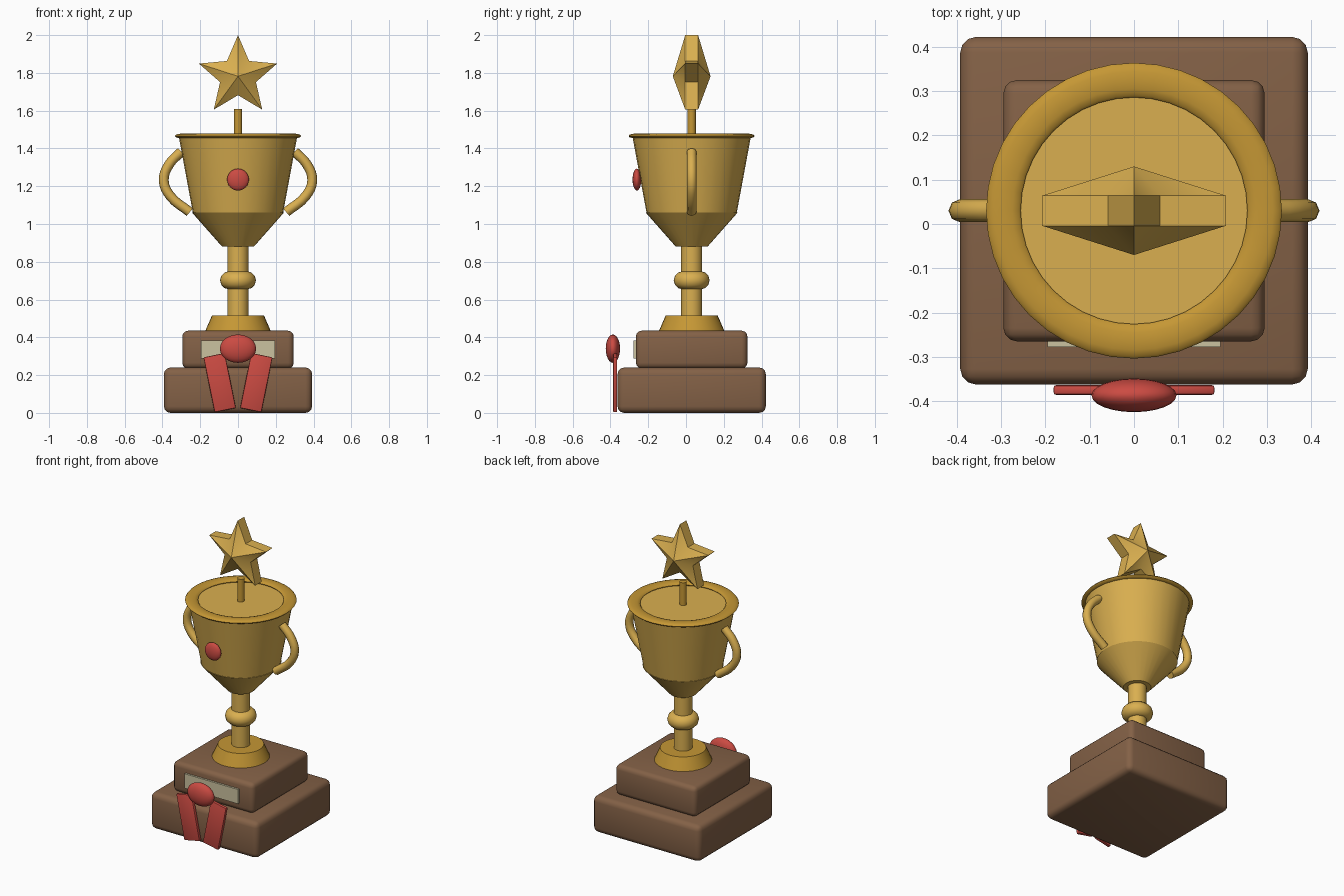
import bpy, bmesh, math
from mathutils import Vector

if "Cube" in bpy.data.objects:
    bpy.data.objects.remove(bpy.data.objects["Cube"])

CY = 0.03  # the trophy axis sits slightly behind the origin


def mat(name, rgb):
    m = bpy.data.materials.new(name)
    m.diffuse_color = (*rgb, 1)
    m.use_nodes = True
    m.node_tree.nodes["Principled BSDF"].inputs["Base Color"].default_value = m.diffuse_color
    return m


GOLD = mat("gold", (0.70, 0.43, 0.08))
DARK_GOLD = mat("dark_gold", (0.56, 0.31, 0.035))
WOOD = mat("brown_wood", (0.23, 0.12, 0.062))
RED = mat("red", (0.60, 0.07, 0.055))
CREAM = mat("cream", (0.60, 0.54, 0.35))


def finish(name, material, angle=35):
    ob = bpy.context.object
    ob.name = name
    ob.data.name = name
    ob.data.materials.clear()
    ob.data.materials.append(material)
    bpy.ops.object.transform_apply(location=False, rotation=True, scale=True)
    bpy.ops.object.shade_smooth_by_angle(angle=math.radians(angle))
    return ob


def box(name, loc, size, material, bevel=0.0, segments=3, tilt=0.0):
    bpy.ops.mesh.primitive_cube_add(size=1, location=loc, scale=size)
    bpy.ops.object.transform_apply(location=False, rotation=False, scale=True)
    ob = bpy.context.object
    ob.rotation_euler.y = tilt
    if bevel:
        mod = ob.modifiers.new("rounded_edges", "BEVEL")
        mod.width, mod.segments = bevel, segments
        bpy.ops.object.modifier_apply(modifier=mod.name)
    return finish(name, material)


def cone(name, z0, z1, r0, r1, material, sides=32):
    bpy.ops.mesh.primitive_cone_add(vertices=sides, radius1=r0, radius2=r1,
                                    depth=z1 - z0, location=(0, CY, (z0 + z1) / 2))
    return finish(name, material)


def ring(name, z, major, minor, flat, material, sides=40):
    bpy.ops.mesh.primitive_torus_add(major_radius=major, minor_radius=minor,
                                     major_segments=sides, minor_segments=12,
                                     location=(0, CY, z))
    bpy.context.object.scale.z = flat
    return finish(name, material, 60)


def ball(name, loc, radii, material):
    bpy.ops.mesh.primitive_uv_sphere_add(segments=24, ring_count=12, radius=1,
                                         location=loc, scale=radii)
    return finish(name, material, 60)


# Stepped wooden base and plate
box("lower_base", (0, CY, 0.12), (0.785, 0.785, 0.24), WOOD, 0.035)
box("upper_base", (0, CY, 0.335), (0.59, 0.59, 0.20), WOOD, 0.03)
box("name_plate", (0, -0.268, 0.335), (0.39, 0.02, 0.095), CREAM)

# Foot, stem and cup
cone("foot", 0.43, 0.515, 0.175, 0.138, DARK_GOLD)
cone("stem", 0.51, 0.89, 0.056, 0.056, GOLD, 24)
ring("stem_knob", 0.702, 0.047, 0.048, 1, GOLD, 32)
cone("cup_bottom", 0.88, 1.06, 0.084, 0.243, GOLD)
cone("cup_bowl", 1.055, 1.46, 0.238, 0.313, GOLD)
ring("cup_rim", 1.466, 0.295, 0.039, 0.33, DARK_GOLD)
cone("star_post", 1.44, 1.61, 0.022, 0.022, DARK_GOLD, 16)

# Curved handles on both sides
PATH = [(0.300, 1.383), (0.365, 1.315), (0.393, 1.23), (0.360, 1.15), (0.255, 1.063)]
for side, s in (("left", -1), ("right", 1)):
    cu = bpy.data.curves.new(side + "_handle", "CURVE")
    cu.dimensions = "3D"
    cu.bevel_depth, cu.bevel_resolution = 0.026, 2
    cu.use_fill_caps = True
    cu.resolution_u = 4
    sp = cu.splines.new("BEZIER")
    sp.bezier_points.add(len(PATH) - 1)
    for p, (x, z) in zip(sp.bezier_points, PATH):
        p.co = (s * x, 0, z)
        p.handle_left_type = p.handle_right_type = "AUTO"
    ob = bpy.data.objects.new(side + "_handle", cu)
    ob.location.y = CY
    bpy.context.collection.objects.link(ob)
    bpy.ops.object.select_all(action="DESELECT")
    ob.select_set(True)
    bpy.context.view_layer.objects.active = ob
    bpy.ops.object.convert(target="MESH")
    finish(side + "_handle", GOLD, 60)

# Five-pointed star with a raised centre on both faces
bm = bmesh.new()
R, r, half_edge, half_mid = 0.218, 0.100, 0.034, 0.10
outline = [(math.sin(i * math.pi / 5) * (r if i % 2 else R),
            math.cos(i * math.pi / 5) * (r if i % 2 else R)) for i in range(10)]
front = [bm.verts.new((x, -half_edge, z)) for x, z in outline]
back = [bm.verts.new((x, half_edge, z)) for x, z in outline]
tip_f = bm.verts.new((0, -half_mid, 0))
tip_b = bm.verts.new((0, half_mid, 0))
for i in range(10):
    j = (i + 1) % 10
    bm.faces.new((front[i], front[j], tip_f))
    bm.faces.new((back[j], back[i], tip_b))
    bm.faces.new((front[j], front[i], back[i], back[j]))
bmesh.ops.recalc_face_normals(bm, faces=bm.faces)
me = bpy.data.meshes.new("star")
bm.to_mesh(me)
bm.free()
star = bpy.data.objects.new("star", me)
star.location = Vector((0, CY, 1.782))
bpy.context.collection.objects.link(star)
bpy.ops.object.select_all(action="DESELECT")
star.select_set(True)
bpy.context.view_layer.objects.active = star
finish("star", GOLD, 40)

# Red medallion, ribbon knot and ribbon tails
ball("cup_medallion", (0, -0.26, 1.235), (0.058, 0.023, 0.058), RED)
ball("ribbon_knot", (0, -0.387, 0.34), (0.096, 0.038, 0.075), RED)
for side, s in (("left", -1), ("right", 1)):
    box(side + "_ribbon_tail", (s * 0.097, -0.375, 0.16), (0.115, 0.022, 0.297),
        RED, 0.006, 2, tilt=s * 0.2)
